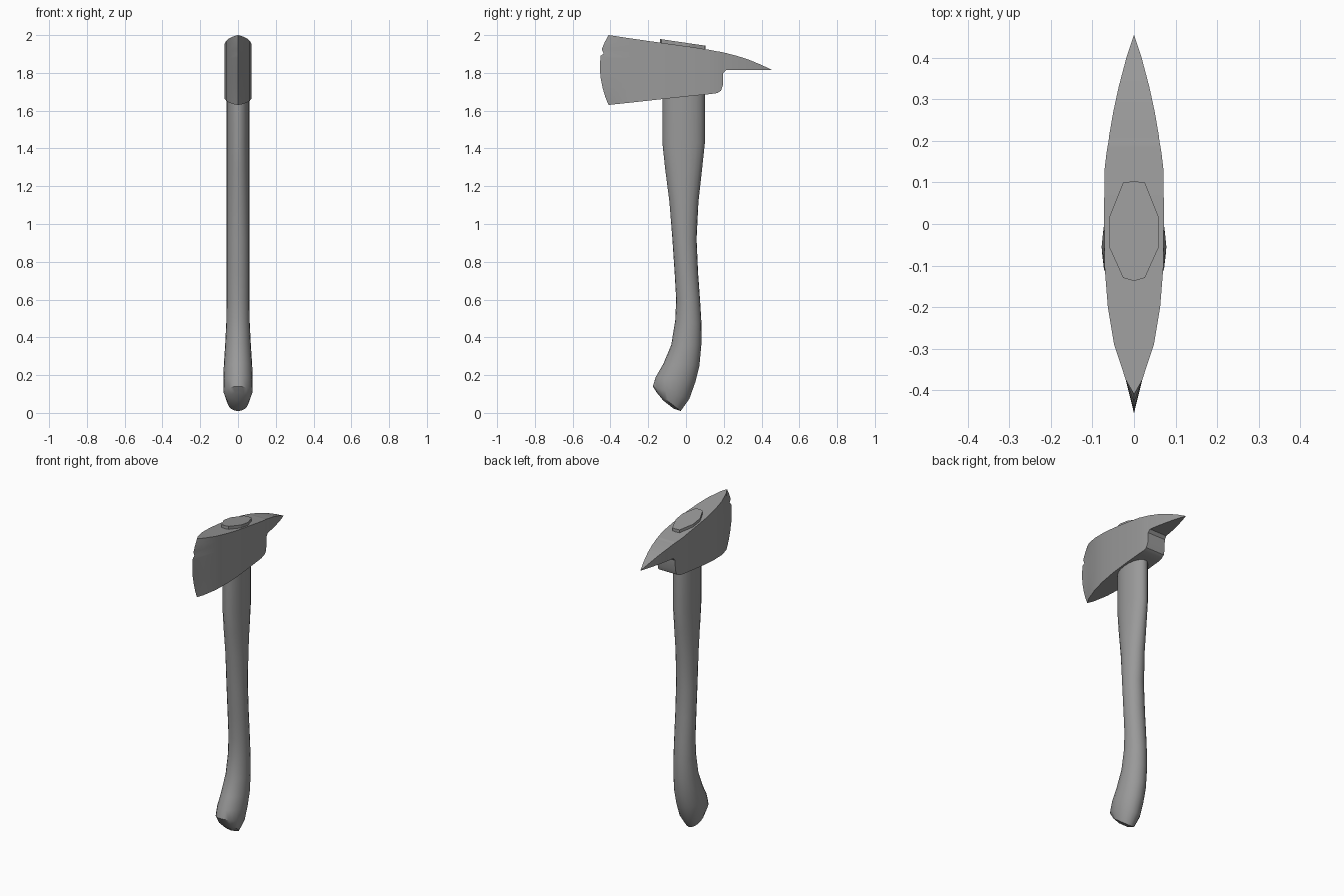
import bpy, bmesh, math

cube = bpy.data.objects.get("Cube")
if cube:
    bpy.data.objects.remove(cube)

grey = bpy.data.materials.new("plain grey")
grey.use_nodes = True
grey.diffuse_color = (0.32, 0.32, 0.32, 1)
grey.node_tree.nodes["Principled BSDF"].inputs["Base Color"].default_value = (0.32, 0.32, 0.32, 1)


def loft(name, rings, angle):
    """Skin closed rings of points, cap both ends and shade."""
    bm = bmesh.new()
    loops = [[bm.verts.new(p) for p in ring] for ring in rings]
    n = len(loops[0])
    for a, b in zip(loops, loops[1:]):
        for i in range(n):
            j = (i + 1) % n
            bm.faces.new((a[i], a[j], b[j], b[i]))
    bm.faces.new(loops[0])
    bm.faces.new(loops[-1])
    bmesh.ops.remove_doubles(bm, verts=bm.verts, dist=0.0005)
    bmesh.ops.recalc_face_normals(bm, faces=bm.faces)
    mesh = bpy.data.meshes.new(name)
    bm.to_mesh(mesh)
    bm.free()
    mesh.materials.append(grey)
    obj = bpy.data.objects.new(name, mesh)
    bpy.context.collection.objects.link(obj)
    bpy.ops.object.select_all(action="DESELECT")
    obj.select_set(True)
    bpy.context.view_layer.objects.active = obj
    bpy.ops.object.shade_smooth_by_angle(angle=math.radians(angle))
    return obj


# Handle: oval rings given by front point, back point and half width
def oval(front, back, half, sides=20):
    ring = []
    for i in range(sides):
        a = math.tau * i / sides
        t = (1 - math.cos(a)) / 2
        ring.append((half * math.sin(a),
                     front[0] + (back[0] - front[0]) * t,
                     front[1] + (back[1] - front[1]) * t))
    return ring


handle = [
    ((-.125, 1.80), (.10, 1.80), .061), ((-.125, 1.43), (.10, 1.43), .061),
    ((-.11, 1.29), (.085, 1.29), .061), ((-.088, 1.12), (.066, 1.12), .06),
    ((-.072, .92), (.056, .92), .06), ((-.06, .74), (.064, .74), .06),
    ((-.052, .60), (.075, .59), .06), ((-.057, .49), (.082, .47), .062),
    ((-.078, .36), (.081, .36), .068), ((-.12, .26), (.071, .25), .075),
    ((-.16, .19), (.05, .165), .078), ((-.176, .14), (.018, .075), .076),
    ((-.155, .108), (-.028, .01), .056), ((-.12, .065), (-.065, .022), .022),
]
loft("handle", [oval(*r) for r in handle], 40)

# Head: upright sections along y, with the last one collapsing to the cutting edge
rows = [0, .12, .25, .4, .55, .68, .705, .735, .8, .9, 1]
edge_y = [-.41, -.428, -.442, -.453, -.456, -.453, -.452, -.436, -.446, -.43, -.41]


def section(y, bottom, top, half):
    ys = y if isinstance(y, list) else [y] * len(rows)
    side = [(half, v, bottom + (top - bottom) * t) for v, t in zip(ys, rows)]
    return side + [(-x, v, z) for x, v, z in reversed(side)]


head = [
    (edge_y, 1.63, 2.0, 0), (-.375, 1.634, 1.995, .02), (-.29, 1.643, 1.982, .048),
    (-.20, 1.653, 1.969, .063), (-.10, 1.664, 1.955, .071), (.03, 1.678, 1.937, .072),
    (.13, 1.688, 1.921, .071), (.165, 1.693, 1.914, .067), (.185, 1.705, 1.911, .064),
    (.195, 1.735, 1.909, .062), (.197, 1.798, 1.908, .0615), (.212, 1.815, 1.905, .06),
    (.27, 1.815, 1.89, .05), (.33, 1.815, 1.871, .037), (.40, 1.815, 1.842, .0185),
    (.456, 1.815, 1.815, 0),
]
loft("axe_head", [section(*s) for s in head], 35)

# Wedge plate: end of the handle standing just proud of the sloping head top
corners = [(0, .103), (.026, .10), (.06, .015), (.06, -.055), (.026, -.13), (0, -.137)]
corners += [(-x, y) for x, y in corners[-2:0:-1]]
loft("handle_wedge",
     [[(x, y, base - .147 * y) for x, y in corners] for base in (1.92, 1.959)], 20)
